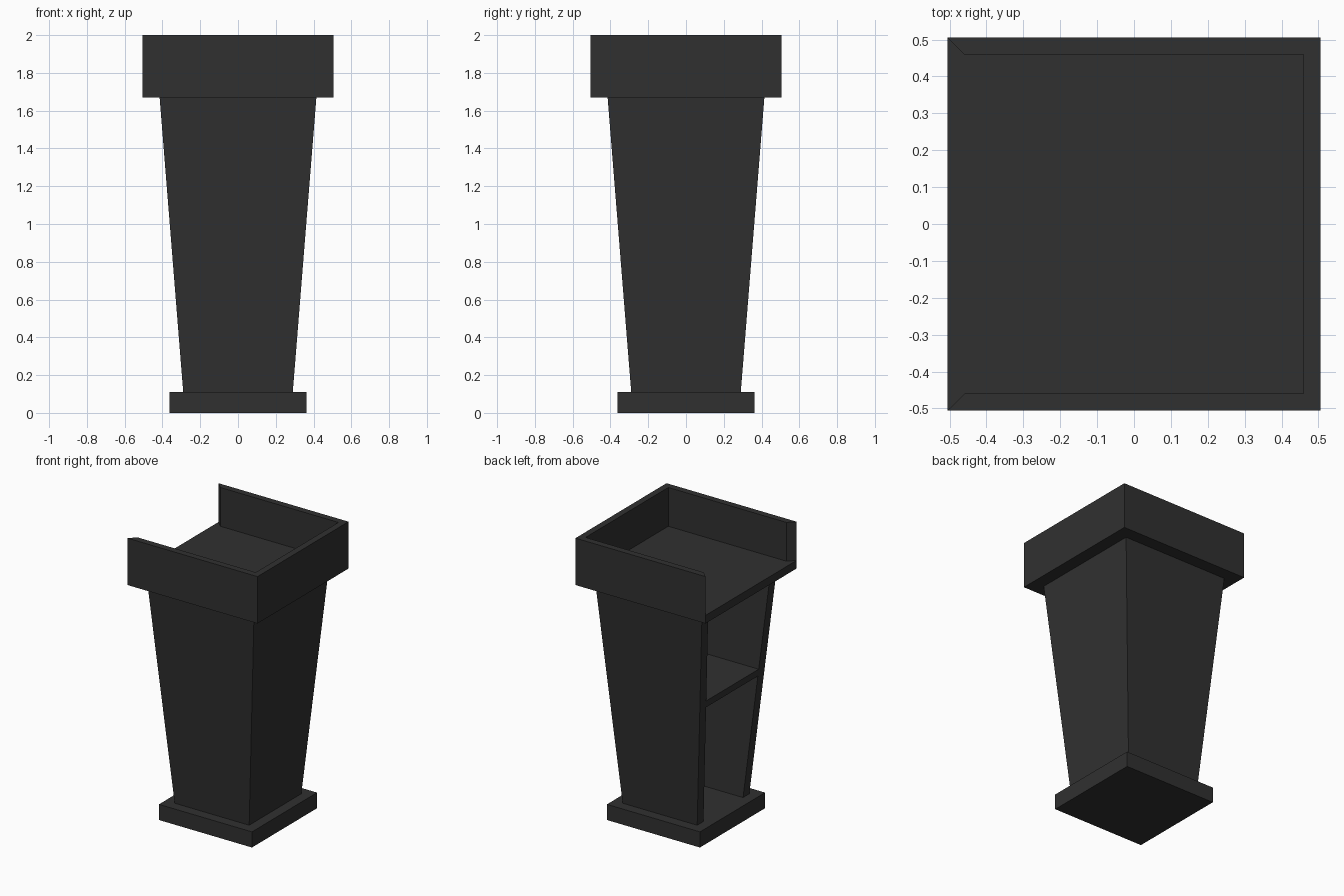
import bpy, bmesh

if "Cube" in bpy.data.objects:
    bpy.data.objects.remove(bpy.data.objects["Cube"])

black = bpy.data.materials.new("matte charcoal")
black.diffuse_color = (0.03, 0.03, 0.03, 1)
black.use_nodes = True
black.node_tree.nodes["Principled BSDF"].inputs["Base Color"].default_value = black.diffuse_color


def make(name, verts, faces):
    bm = bmesh.new()
    vs = [bm.verts.new(v) for v in verts]
    for f in faces:
        bm.faces.new([vs[i] for i in f])
    bmesh.ops.recalc_face_normals(bm, faces=bm.faces)
    me = bpy.data.meshes.new(name)
    bm.to_mesh(me)
    bm.free()
    me.materials.append(black)
    ob = bpy.data.objects.new(name, me)
    bpy.context.collection.objects.link(ob)
    return ob


def block(name, z0, r0, z1, r1):
    """Six-sided block between two rectangles (x0, x1, y0, y1)."""
    v = [(r[i], r[j], z) for z, r in ((z0, r0), (z1, r1))
         for i, j in ((0, 2), (1, 2), (1, 3), (0, 3))]
    f = [(3, 2, 1, 0), (4, 5, 6, 7)] + [(i, (i + 1) % 4, (i + 1) % 4 + 4, i + 4) for i in range(4)]
    return make(name, v, f)


BASE, TRAY, T = 0.11, 1.67, 0.07


def half(z):  # half width of the tapered body at height z
    return 0.29 + (0.415 - 0.29) * (z - BASE) / (TRAY - BASE)


# plinth
b = 0.362
block("base", 0, (-b, b, -b, b), BASE, (-b, b, -b, b))

# tapered body panels, open towards -x
lo, hi = half(BASE), half(TRAY)
for name, s in (("front_panel", -1), ("back_panel", 1)):
    block(name, BASE, (-lo, lo, *sorted((s * lo, s * (lo - T)))),
          TRAY, (-hi, hi, *sorted((s * hi, s * (hi - T)))))
block("side_panel", BASE, (lo - T, lo, T - lo, lo - T), TRAY, (hi - T, hi, T - hi, hi - T))

# inner shelf
za, zb = 0.957, 1.005
a, c = half(za), half(zb)
block("shelf", za, (-a, a - T, T - a, a - T), zb, (-c, c - T, T - c, c - T))

# top tray: floor with a rim on three sides, rim ends mitred at the open side
h, i, zf, zt = 0.506, 0.46, 1.727, 2.0
sq = [(-1, -1), (1, -1), (1, 1), (-1, 1)]
verts = [(x * r, y * r, z) for r, z in ((h, TRAY), (h, zt), (i, zf), (i, zt)) for x, y in sq]
verts += [(-h, -h, zf), (-h, h, zf)]
make("top_tray", verts, [
    (0, 1, 2, 3),                                      # underside
    (0, 1, 5, 4, 16), (1, 2, 6, 5), (2, 3, 17, 7, 6),  # outer sides
    (0, 16, 17, 3),                                    # open edge
    (16, 8, 9, 10, 11, 17),                            # floor
    (8, 9, 13, 12), (9, 10, 14, 13), (10, 11, 15, 14),  # inner sides
    (4, 5, 13, 12), (5, 6, 14, 13), (6, 7, 15, 14),    # rim top
    (16, 4, 12, 8), (17, 7, 15, 11),                   # mitred ends
])
